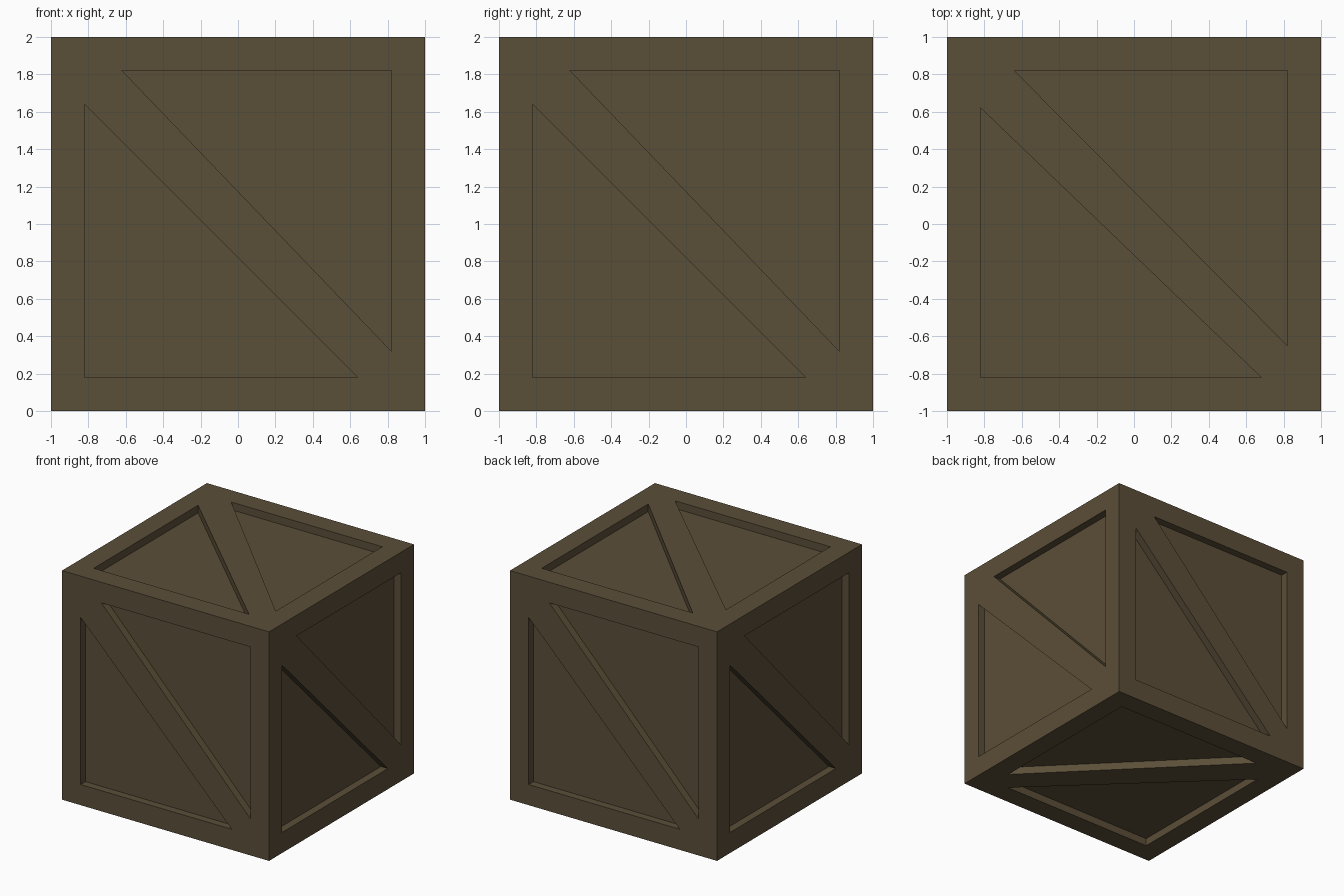
import bpy
import bmesh
from mathutils import Vector

if "Cube" in bpy.data.objects:
    bpy.data.objects.remove(bpy.data.objects["Cube"])

DEPTH = 0.067   # how far the panels sit behind the frame

# Two triangular panels per side, either side of a diagonal brace
WALL_TRIS = ([(-0.62, 0.82), (0.82, 0.82), (0.82, -0.68)],
             [(-0.82, 0.64), (-0.82, -0.82), (0.64, -0.82)])
LID_TRIS = ([(-0.64, 0.82), (0.82, 0.82), (0.82, -0.65)],
            [(-0.82, 0.62), (-0.82, -0.82), (0.68, -0.82)])

X, Y, Z = Vector((1, 0, 0)), Vector((0, 1, 0)), Vector((0, 0, 1))
# Each side: across, up, outward, panel outlines
SIDES = [(X, Z, -Y, WALL_TRIS), (Y, Z, X, WALL_TRIS),
         (-X, Z, Y, WALL_TRIS), (-Y, Z, -X, WALL_TRIS),
         (X, Y, Z, LID_TRIS), (X, Y, -Z, LID_TRIS)]

wood = bpy.data.materials.new("dark_brown_wood")
wood.diffuse_color = (0.105, 0.077, 0.04, 1)
wood.use_nodes = True
wood.node_tree.nodes["Principled BSDF"].inputs["Base Color"].default_value = wood.diffuse_color


def add_side(bm, across, up, out, tris):
    def vert(p, inset=0.0):
        return bm.verts.new(across * p[0] + up * p[1] + out * (1 - inset) + Z)

    a, b, c, d = [vert(p) for p in ((-1, 1), (1, 1), (1, -1), (-1, -1))]
    upper, lower = [[vert(p) for p in tri] for tri in tris]
    u0, u1, u2 = upper
    l0, l1, l2 = lower
    # Border boards and diagonal brace
    for face in ((a, b, u1, u0), (b, c, u2, u1), (c, d, l1, l2),
                 (d, a, l0, l1), (a, u0, u2, c, l2, l0)):
        bm.faces.new(face)
    # Recess walls and sunken panels
    for rim, tri in zip((upper, lower), tris):
        floor = [vert(p, DEPTH) for p in tri]
        for i in range(3):
            j = (i + 1) % 3
            bm.faces.new((rim[i], rim[j], floor[j], floor[i]))
        bm.faces.new(floor)


# Crate: six braced sides welded into one closed box
bm = bmesh.new()
for side in SIDES:
    add_side(bm, *side)
bmesh.ops.remove_doubles(bm, verts=bm.verts, dist=0.0001)
bmesh.ops.recalc_face_normals(bm, faces=bm.faces)
mesh = bpy.data.meshes.new("crate")
bm.to_mesh(mesh)
bm.free()
mesh.materials.append(wood)
bpy.context.collection.objects.link(bpy.data.objects.new("crate", mesh))
